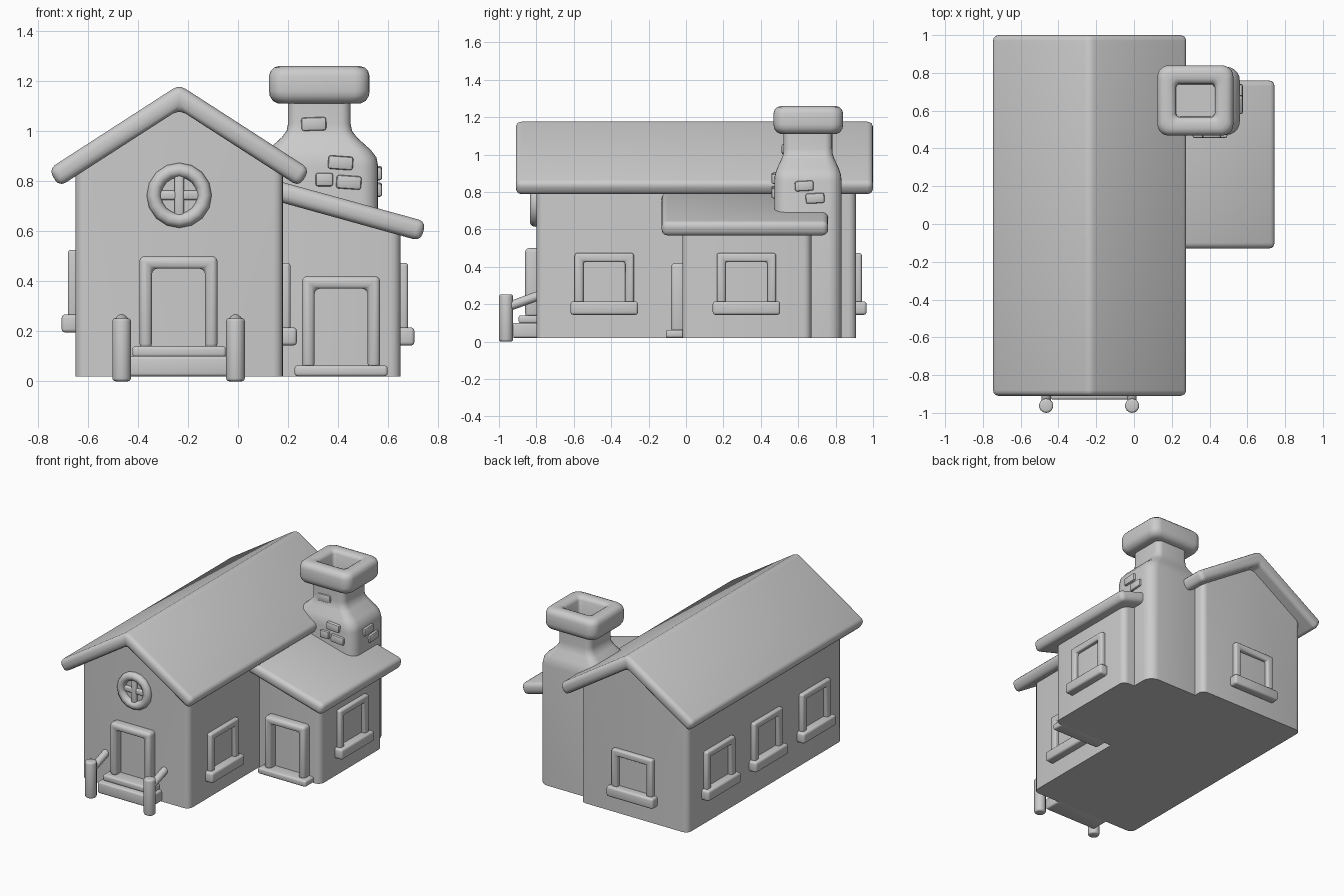
import bpy, bmesh, math
from mathutils import Vector, Matrix

if "Cube" in bpy.data.objects:
    bpy.data.objects.remove(bpy.data.objects["Cube"])


def finish(name, bm, mat=None):
    bmesh.ops.recalc_face_normals(bm, faces=bm.faces)
    if mat:
        bm.transform(mat)
    me = bpy.data.meshes.new(name)
    bm.to_mesh(me)
    bm.free()
    ob = bpy.data.objects.new(name, me)
    bpy.context.collection.objects.link(ob)
    bpy.context.view_layer.objects.active = ob
    bpy.ops.object.select_all(action='DESELECT')
    ob.select_set(True)
    bpy.ops.object.shade_smooth_by_angle(angle=math.radians(40))
    return ob


def prism(name, pts, y0, y1, r, seg=3, only_vertical=False, mat=None):
    """Extrude an (x, z) outline from y0 to y1 and round its edges."""
    bm = bmesh.new()
    a = [bm.verts.new((x, y0, z)) for x, z in pts]
    b = [bm.verts.new((x, y1, z)) for x, z in pts]
    bm.faces.new(a)
    bm.faces.new(b[::-1])
    for i in range(len(pts)):
        j = (i + 1) % len(pts)
        bm.faces.new((a[j], a[i], b[i], b[j]))
    bmesh.ops.recalc_face_normals(bm, faces=bm.faces)
    edges = list(bm.edges)
    if only_vertical:
        edges = [e for e in edges if abs(e.verts[0].co.x - e.verts[1].co.x) < 1e-5
                 and abs(e.verts[0].co.y - e.verts[1].co.y) < 1e-5]
    bmesh.ops.bevel(bm, geom=edges, offset=r, segments=seg, profile=0.5, affect='EDGES')
    return finish(name, bm, mat)


def box(name, x0, x1, y0, y1, z0, z1, r, mat=None, seg=3):
    return prism(name, [(x0, z0), (x1, z0), (x1, z1), (x0, z1)], y0, y1, r, seg, mat=mat)


def rod(name, p, q, r, bevel=0.0, sides=14):
    p, q = Vector(p), Vector(q)
    bm = bmesh.new()
    bmesh.ops.create_cone(bm, cap_ends=True, segments=sides, radius1=r, radius2=r, depth=(q - p).length)
    if bevel:
        rim = [e for e in bm.edges if abs(e.verts[0].co.z - e.verts[1].co.z) < 1e-5]
        bmesh.ops.bevel(bm, geom=rim, offset=bevel, segments=3, profile=0.5, affect='EDGES')
    rot = (q - p).to_track_quat('Z', 'Y').to_matrix().to_4x4()
    return finish(name, bm, Matrix.Translation((p + q) / 2) @ rot)


def loft(name, cx, cy, rings, close_top):
    """Stack rounded rectangles given as (z, half_x, half_y, corner radius)."""
    bm = bmesh.new()
    prev = None
    for z, hx, hy, r in rings:
        ring = []
        for k in range(4):
            sx, sy = ((1, 1), (-1, 1), (-1, -1), (1, -1))[k]
            for i in range(6):
                t = math.pi / 2 * (k + i / 5)
                ring.append(bm.verts.new((cx + sx * (hx - r) + r * math.cos(t),
                                          cy + sy * (hy - r) + r * math.sin(t), z)))
        n = len(ring)
        if prev:
            for i in range(n):
                bm.faces.new((prev[i], prev[(i + 1) % n], ring[(i + 1) % n], ring[i]))
        else:
            bm.faces.new(ring[::-1])
        prev = ring
    if close_top:
        bm.faces.new(prev)
    return finish(name, bm)


def place(x, y, z, deg):
    return Matrix.Translation((x, y, z)) @ Matrix.Rotation(math.radians(deg), 4, 'Z')


def arch(name, half, h, t, out, mat):
    """Upside-down U frame facing local -y."""
    i = half - t
    pts = [(-half, 0), (-half, h), (half, h), (half, 0), (i, 0), (i, h - t), (-i, h - t), (-i, 0)]
    prism(name, pts, -out, 0.02, min(t, out) * 0.42, mat=mat)


def window(name, x, y, z, deg):
    m = place(x, y, z, deg)
    arch(name + "_frame", 0.158, 0.28, 0.046, 0.03, m @ Matrix.Translation((0, 0, 0.05)))
    box(name + "_sill", -0.18, 0.18, -0.055, 0.02, 0, 0.072, 0.014, m)


# Main house walls and roof
C = -0.235
prism("house_walls", [(-0.65, 0.02), (0.18, 0.02), (0.18, 0.84), (C, 1.11), (-0.65, 0.84)],
      -0.80, 0.91, 0.04, 4, True)
prism("house_roof", [(C, 1.185), (C - 0.522, 0.848), (C - 0.48, 0.777), (C, 1.086),
                     (C + 0.48, 0.777), (C + 0.522, 0.848)], -0.91, 1.0, 0.03)

# Side annex walls and roof
prism("annex_walls", [(0.1, 0.02), (0.65, 0.02), (0.65, 0.615), (0.1, 0.765)],
      -0.02, 0.67, 0.04, 4, True)
prism("annex_roof", [(0.10, 0.817), (0.752, 0.638), (0.73, 0.56), (0.10, 0.735)],
      -0.13, 0.76, 0.03)

# Chimney stack, open cap and raised bricks
loft("chimney_stack", 0.325, 0.652, [
    (0.02, 0.235, 0.18, 0.07), (0.86, 0.235, 0.18, 0.07), (0.895, 0.228, 0.176, 0.07),
    (0.925, 0.205, 0.166, 0.065), (0.975, 0.15, 0.142, 0.05), (1.0, 0.131, 0.133, 0.045),
    (1.03, 0.125, 0.13, 0.04), (1.12, 0.125, 0.13, 0.04)], False)
loft("chimney_cap", 0.325, 0.654, [(z, h, h - 0.015, r) for z, h, r in (
    (1.11, 0.12, 0.04), (1.11, 0.165, 0.05), (1.12, 0.185, 0.055), (1.14, 0.198, 0.06),
    (1.16, 0.201, 0.06), (1.22, 0.201, 0.06), (1.24, 0.195, 0.06), (1.253, 0.182, 0.055),
    (1.259, 0.165, 0.05), (1.259, 0.13, 0.035), (1.25, 0.112, 0.025), (1.235, 0.103, 0.02),
    (1.07, 0.1, 0.02))], True)
for i, (x, y, z, deg, w, tilt) in enumerate((
        (0.303, 0.527, 1.028, 0, 0.10, -2), (0.41, 0.472, 0.873, 0, 0.10, 4),
        (0.345, 0.472, 0.806, 0, 0.07, 0), (0.443, 0.472, 0.795, 0, 0.10, 4),
        (0.56, 0.632, 0.832, 90, 0.10, -3), (0.56, 0.69, 0.766, 90, 0.10, -3))):
    m = place(x, y, z, deg) @ Matrix.Rotation(math.radians(tilt), 4, 'Y')
    box(f"chimney_brick_{i + 1}", -w / 2, w / 2, -0.016, 0.02, -0.027, 0.027, 0.01, m, 2)

# Windows on the right, annex, back and left walls
window("right_window", 0.18, -0.437, 0.143, 90)
window("annex_window", 0.65, 0.323, 0.143, 90)
window("back_window", C, 0.91, 0.143, 180)
for i, y in enumerate((-0.48, 0.05, 0.575)):
    window(f"left_window_{i + 1}", -0.65, y, 0.195, -90)

# Round gable window: ring with a cross of bars
bm = bmesh.new()
N, M = 16, 10
grid = [[bm.verts.new((C + (0.101 + 0.029 * math.cos(b)) * math.cos(a), -0.806 + 0.03 * math.sin(b),
                       0.743 + (0.101 + 0.029 * math.cos(b)) * math.sin(a)))
         for b in (2 * math.pi * j / M for j in range(M))]
        for a in (2 * math.pi * i / N for i in range(N))]
for i in range(N):
    for j in range(M):
        k, l = (i + 1) % N, (j + 1) % M
        bm.faces.new((grid[i][j], grid[k][j], grid[k][l], grid[i][l]))
finish("round_window_ring", bm)
box("round_window_upright", C - 0.019, C + 0.019, -0.823, -0.78, 0.65, 0.835, 0.01)
box("round_window_crossbar", C - 0.09, C + 0.09, -0.818, -0.78, 0.724, 0.762, 0.01)

# Front door frame, steps, posts and handrails
arch("front_door_frame", 0.156, 0.37, 0.05, 0.06, place(C - 0.003, -0.80, 0.13, 0))
box("upper_step", C - 0.187, C + 0.187, -0.895, -0.78, 0.097, 0.14, 0.012)
box("lower_step", C - 0.205, C + 0.205, -0.93, -0.78, 0.02, 0.10, 0.012)
for side, x in (("left", -0.465), ("right", -0.01)):
    rod(side + "_post", (x, -0.962, 0), (x, -0.962, 0.252), 0.038, 0.012)
    rod(side + "_handrail", (x, -0.95, 0.187), (x, -0.78, 0.248), 0.025)

# Annex door frame and doorstep
arch("annex_door_frame", 0.156, 0.37, 0.05, 0.06, place(0.412, -0.02, 0.05, 0))
box("annex_doorstep", 0.226, 0.598, -0.108, 0.0, 0.02, 0.063, 0.012)
